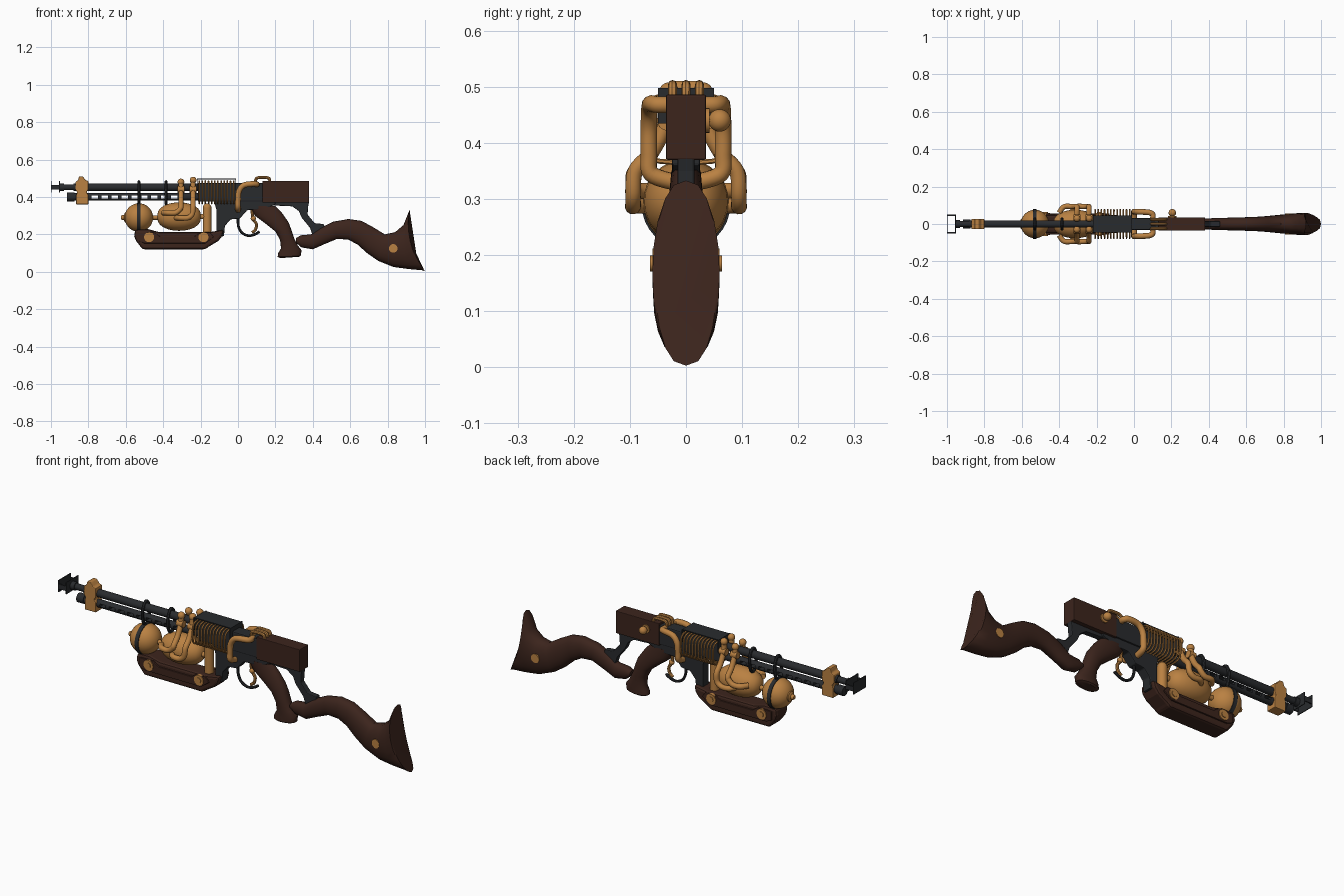
import bpy, bmesh, math
from math import sin, cos, pi
from mathutils import Vector

if "Cube" in bpy.data.objects:
    bpy.data.objects.remove(bpy.data.objects["Cube"])


def material(name, rgb):
    m = bpy.data.materials.new(name)
    m.diffuse_color = (*rgb, 1)
    m.use_nodes = True
    m.node_tree.nodes["Principled BSDF"].inputs["Base Color"].default_value = m.diffuse_color
    return m


COPPER = material("copper", (0.49, 0.22, 0.055))
WOOD = material("wood", (0.045, 0.018, 0.012))
STEEL = material("steel", (0.022, 0.024, 0.027))


def finish(name, bm, mat, bevel=0, smooth=True):
    bmesh.ops.recalc_face_normals(bm, faces=bm.faces)
    me = bpy.data.meshes.new(name)
    bm.to_mesh(me)
    bm.free()
    o = bpy.data.objects.new(name, me)
    bpy.context.collection.objects.link(o)
    me.materials.append(mat)
    if bevel:
        b = o.modifiers.new("bevel", "BEVEL")
        b.width, b.segments, b.limit_method = bevel, 2, "ANGLE"
    if smooth:
        bpy.ops.object.select_all(action="DESELECT")
        o.select_set(True)
        bpy.context.view_layer.objects.active = o
        bpy.ops.object.shade_smooth_by_angle(angle=math.radians(40))
    return o


def skin(name, rings, mat, closed=False):
    """Bridge a list of point rings; cap the ends unless closed."""
    bm = bmesh.new()
    vs = [[bm.verts.new(p) for p in r] for r in rings]
    n = len(vs[0])
    for i in range(len(vs) if closed else len(vs) - 1):
        a, b = vs[i], vs[(i + 1) % len(vs)]
        for j in range(n):
            bm.faces.new((a[j], a[(j + 1) % n], b[(j + 1) % n], b[j]))
    if not closed:
        bm.faces.new(vs[0])
        bm.faces.new(vs[-1])
    return finish(name, bm, mat)


def lathe(name, prof, z, mat, y=0, n=24):
    """Revolve (x, radius) points about an x-parallel axis."""
    return skin(name, [[(x, y + r * cos(2 * pi * j / n), z + r * sin(2 * pi * j / n))
                        for j in range(n)] for x, r in prof], mat)


def tube(name, pts, r, mat, closed=False, steps=6, n=12):
    """Round tube along a Catmull-Rom path."""
    P = [Vector(p) for p in pts]
    k, path = len(P), []
    for i in range(k if closed else k - 1):
        g = (lambda q: P[q % k]) if closed else (lambda q: P[max(0, min(k - 1, q))])
        a, b, c, d = g(i - 1), g(i), g(i + 1), g(i + 2)
        for s in range(steps):
            t = s / steps
            path.append(0.5 * (2 * b + (c - a) * t + (2 * a - 5 * b + 4 * c - d) * t * t
                               + (3 * b - a - 3 * c + d) * t ** 3))
    if not closed:
        path.append(P[-1])
    m, rings, u = len(path), [], None
    for i, p in enumerate(path):
        lo, hi = ((i - 1) % m, (i + 1) % m) if closed else (max(0, i - 1), min(m - 1, i + 1))
        t = (path[hi] - path[lo]).normalized()
        if u is None:
            u = t.orthogonal()
        u = (u - t * u.dot(t)).normalized()
        v = t.cross(u)
        rings.append([p + r * (u * cos(2 * pi * j / n) + v * sin(2 * pi * j / n)) for j in range(n)])
    return skin(name, rings, mat, closed)


def prism(name, pts, hy, mat, bevel=0.004):
    """Extrude an (x, z) outline to y = +-hy."""
    bm = bmesh.new()
    f = bm.faces.new([bm.verts.new((x, -hy, z)) for x, z in pts])
    ext = bmesh.ops.extrude_face_region(bm, geom=[f])["geom"]
    bmesh.ops.translate(bm, vec=(0, 2 * hy, 0), verts=[e for e in ext if isinstance(e, bmesh.types.BMVert)])
    return finish(name, bm, mat, bevel, smooth=False)


def box(name, x0, x1, y0, y1, z0, z1, mat, bevel=0.0):
    o = prism(name, [(x0, z0), (x1, z0), (x1, z1), (x0, z1)], (y1 - y0) / 2, mat, bevel)
    o.location.y = (y0 + y1) / 2
    return o


def ball(name, c, r, mat):
    bm = bmesh.new()
    bmesh.ops.create_uvsphere(bm, u_segments=32, v_segments=16, radius=r)
    bmesh.ops.translate(bm, vec=c, verts=bm.verts)
    return finish(name, bm, mat)


def disc(name, x, z, r, y0, y1, mat):
    return skin(name, [[(x + r * cos(a * pi / 12), y, z + r * sin(a * pi / 12)) for a in range(24)]
                       for y in (y0, y1)], mat)


def loft(name, stations, mat, n=20):
    """Stations: (top x, top z, bottom x, bottom z, half width, bow in -x)."""
    rings = []
    for tx, tz, bx, bz, w, bow in stations:
        ring = []
        for j in range(n):
            a = 2 * pi * j / n
            c, s = cos(a), sin(a)
            ring.append(((tx + bx) / 2 + c * (tx - bx) / 2 - bow * s * s,
                         w * math.copysign(abs(s) ** 0.8, s), (tz + bz) / 2 + c * (tz - bz) / 2))
        rings.append(ring)
    return skin(name, rings, mat)


# Upper barrel and muzzle frame
lathe("upper_barrel", [(-.955, .013), (-.955, .021), (-.93, .021), (-.93, .016), (-.88, .016),
                       (-.88, .02), (-.2, .02)], .452, STEEL)
for x in (-1, -.957):
    box("muzzle_plate", x, x + .004, -.05, .05, .424, .485, STEEL)
for y in (-.05, .044):
    box("muzzle_side", -1, -.955, y, y + .006, .44, .465, STEEL)

# Slotted lower barrel
low = lathe("lower_barrel", [(-.915, .012), (-.915, .024), (-.875, .024), (-.875, .02), (-.1, .02)], .4, STEEL)
bm = bmesh.new()
for i in range(9):
    res = bmesh.ops.create_cube(bm, size=1)["verts"]
    bmesh.ops.scale(bm, vec=(.034, .1, .015), verts=res)
    bmesh.ops.translate(bm, vec=(-.765 + .053 * i, 0, .4), verts=res)
cut = finish("slot_cutter", bm, STEEL, smooth=False)
cut.hide_render = True
mod = low.modifiers.new("slots", "BOOLEAN")
mod.operation, mod.object = "DIFFERENCE", cut
bpy.context.view_layer.objects.active = low
bpy.ops.object.modifier_move_to_index(modifier="slots", index=0)
bpy.ops.object.modifier_apply(modifier="slots")
bpy.data.objects.remove(cut)

# Front sight clamp
prism("front_clamp", [(-.865, .36), (-.8, .36), (-.8, .41), (-.81, .425), (-.8, .44), (-.8, .485), (-.815, .49),
                      (-.83, .51), (-.85, .51), (-.855, .49), (-.87, .48), (-.87, .44), (-.86, .425),
                      (-.865, .41)], .027, COPPER)

# Barrel straps
for x in (-.53, -.385):
    tube("barrel_strap", [(x, .028 * cos(a * pi / 6), .422 + .06 * sin(a * pi / 6)) for a in range(12)],
         .008, STEEL, True, 3, 8)

# Tanks
ball("front_tank", (-.53, 0, .29), .076, COPPER)
lathe("tank_band", [(-.54, .07), (-.54, .079), (-.52, .079), (-.52, .07)], .29, STEEL, n=32)
lathe("tank_valve", [(-.625, .009), (-.62, .013), (-.61, .013), (-.605, .025), (-.59, .03)], .29, COPPER)
lathe("tank_link", [(-.47, .012), (-.41, .012)], .29, COPPER)
lathe("main_tank", [(-.315 + .117 * cos(a), .075 * sin(a) ** .8 + .001)
                    for a in [pi - pi * (i + .02) / 12.04 for i in range(13)]], .295, COPPER, n=32)
tube("rear_canister", [(-.165, 0, z) for z in (.2, .25, .3, .345)], .023, COPPER, n=20)
ball("canister_cap", (-.165, 0, .342), .023, COPPER)
lathe("rear_link", [(-.22, .014), (-.16, .014)], .295, COPPER)

# Side pipes, mirrored left and right
for s in (-1, 1):
    for x, z, e in ((-.305, .48, .315), (-.24, .49, .288)):
        tube("tank_pipe", [(x, s * .03, z), (x, s * .034, .44), (x, s * .06, .385), (x, s * .09, .35),
                           (x - .005, s * .094, e + .02), (x - .03, s * .094, e), (x - .07, s * .092, e),
                           (x - .095, s * .06, e)], .014, COPPER)
        ball("pipe_cap", (x, s * .03, z), .018, COPPER)
        lathe("pipe_collar", [(x - .018, .014), (x - .018, .018), (x + .018, .018), (x + .018, .014)],
              .44, COPPER, y=s * .033)
    tube("receiver_pipe", [(.1, s * .02, .468), (.1, s * .05, .468), (.08, s * .062, .47), (.03, s * .065, .462),
                           (.005, s * .066, .43), (0, s * .066, .38), (0, s * .062, .345), (0, s * .02, .33)],
         .015, COPPER)

# Cooling coil with thin end plates and cover
for i in range(12):
    x = -.208 + .0168 * i
    ring = []
    for j in range(16):
        c, q = cos(j * pi / 8), sin(j * pi / 8)
        ring.append((x, .076 * math.copysign(abs(c) ** .5, c), .425 + .06 * math.copysign(abs(q) ** .5, q)))
    tube("coil_turn", ring, .0045, COPPER, True, 2, 6)
box("coil_cover", -.22, -.01, -.045, .045, .493, .498, STEEL)
for x in (-.22, -.014):
    box("coil_end_plate", x, x + .004, -.05, .05, .435, .498, STEEL)

# Receiver and lower frame
box("receiver", -.215, .135, -.032, .032, .375, .475, STEEL, .006)
prism("lower_frame", [(-.13, .385), (-.115, .33), (-.115, .19), (-.075, .19), (-.07, .245), (-.04, .28), (.01, .285),
                      (.05, .33), (.14, .335), (.2, .36), (.2, .385)], .025, STEEL)
tube("trigger_guard", [(.0, 0, .29), (.002, 0, .245), (.02, 0, .21), (.055, 0, .193), (.09, 0, .2), (.115, 0, .215)],
     .007, STEEL, n=8)
tube("trigger", [(.075, 0, .33), (.08, 0, .285), (.098, 0, .255), (.093, 0, .225), (.075, 0, .21)], .008, COPPER, n=8)
ball("trigger_pivot", (.082, 0, .285), .014, COPPER)

# Rear wooden block, top handle and bolt knob
box("rear_block", .13, .38, -.036, .036, .37, .486, WOOD, .003)
for y in (-.024, 0, .024):
    tube("top_handle", [(.095, y, .475), (.095, y, .493), (.108, y, .503), (.155, y, .503), (.168, y, .495),
                        (.17, y, .478)], .008, COPPER, n=8)
disc("bolt_boss", .205, .44, .022, .03, .042, COPPER)
disc("bolt_stem", .205, .44, .009, .04, .06, COPPER)
ball("bolt_knob", (.205, .06, .44), .02, COPPER)

# Link between block, grip and stock
prism("stock_link", [(.18, .375), (.38, .375), (.375, .35), (.372, .305), (.41, .26), (.46, .255), (.46, .21), (.4, .19),
                     (.385, .235), (.34, .29), (.325, .325), (.29, .35), (.18, .355)], .015, STEEL)

# Pistol grip
loft("grip", [(.2, .352, .06, .35, .026, 0), (.235, .315, .09, .3, .03, 0), (.27, .265, .15, .255, .033, 0),
              (.285, .225, .2, .215, .034, 0), (.3, .18, .225, .17, .033, 0), (.32, .14, .23, .125, .032, 0),
              (.34, .115, .215, .1, .033, 0), (.335, .085, .212, .08, .033, 0), (.325, .08, .225, .073, .026, 0)], WOOD)

# Shoulder stock
loft("stock", [(.31, .18, .31, .155, .02, 0), (.335, .195, .34, .13, .026, 0), (.39, .2, .4, .12, .03, 0),
               (.44, .235, .46, .147, .032, 0), (.51, .268, .53, .176, .034, 0), (.59, .282, .59, .172, .036, 0),
               (.66, .272, .64, .145, .038, 0), (.72, .24, .69, .1, .042, 0), (.785, .2, .75, .058, .048, 0),
               (.84, .212, .83, .026, .055, 0), (.885, .25, .91, .015, .059, .01), (.915, .325, .985, .008, .06, .03),
               (.92, .333, 1.0, .003, .056, .04)], WOOD)
disc("stock_bolt", .83, .125, .023, -.057, .057, COPPER)

# Fore-end cradle with raised side rails and bolts
prism("fore_end", [(-.55, .225), (-.555, .19), (-.545, .165), (-.51, .12), (-.175, .12), (-.155, .135), (-.105, .165),
                   (-.085, .19), (-.075, .225), (-.15, .212), (-.42, .212), (-.48, .228)], .048, WOOD, .012)
for s in (-1, 1):
    panel = prism("side_panel", [(-.53, .21), (-.53, .165), (-.5, .152), (-.175, .152), (-.13, .185), (-.15, .212),
                                 (-.21, .205), (-.23, .19), (-.42, .19), (-.45, .212)], .005, WOOD, .003)
    panel.location.y = s * .051
    for x in (-.475, -.185):
        disc("cradle_bolt", x, .185, .027, s * .045, s * .06, COPPER)
        disc("cradle_bolt_head", x, .185, .014, s * .055, s * .064, COPPER)
